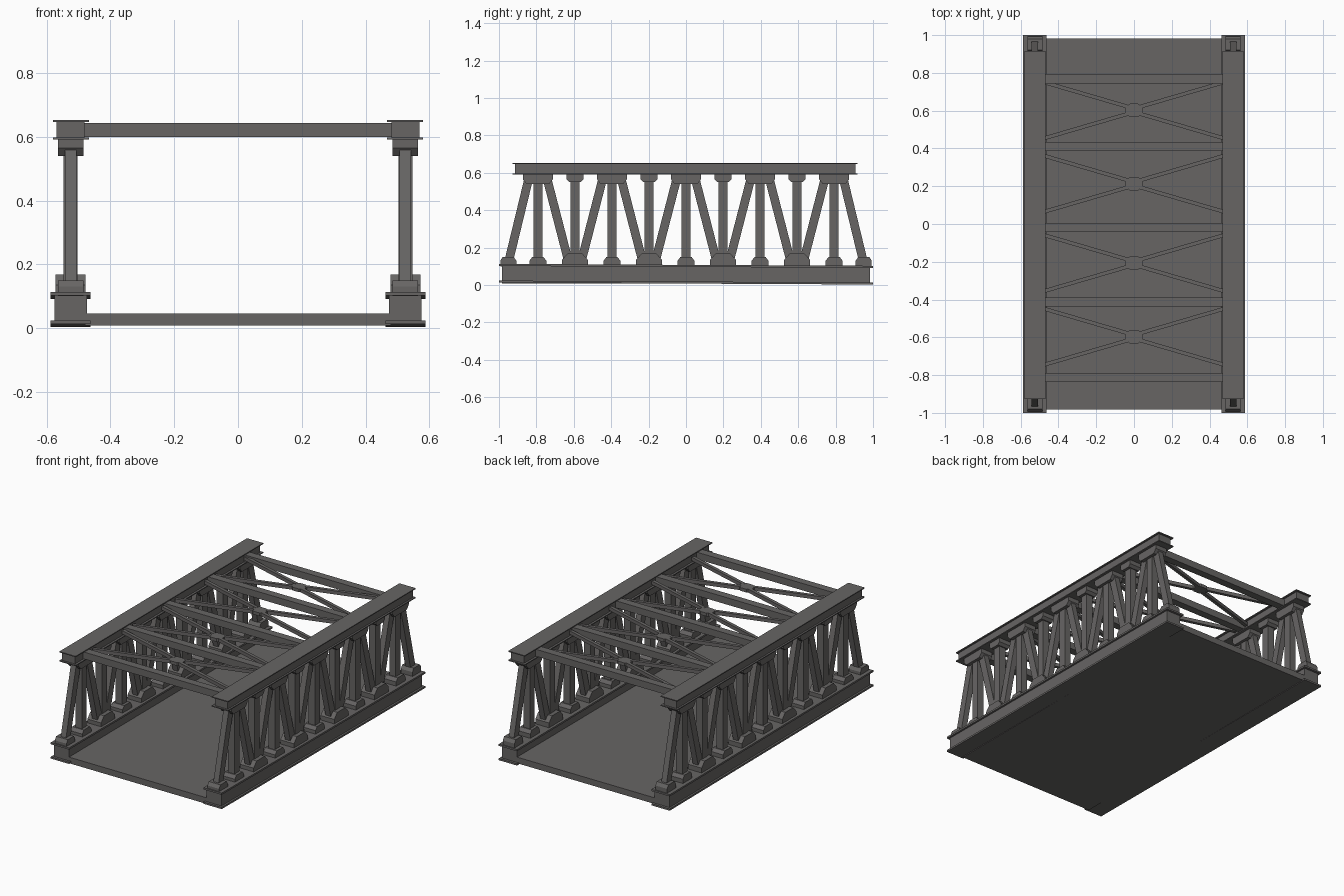
import bpy, bmesh, math
from mathutils import Vector, Matrix

if "Cube" in bpy.data.objects:
    bpy.data.objects.remove(bpy.data.objects["Cube"])

CX = 0.525      # centre line of each side truss
TILT = -0.005   # the lower chords slope very slightly along y

steel = bpy.data.materials.new("dark_steel")
steel.diffuse_color = (0.135, 0.13, 0.127, 1)
steel.use_nodes = True
steel.node_tree.nodes["Principled BSDF"].inputs["Base Color"].default_value = steel.diffuse_color


def box(bm, x, y, z, tilt=0.0):
    """Axis aligned box from (min, max) ranges."""
    vs = bmesh.ops.create_cube(bm, size=1)["verts"]
    for v in vs:
        v.co = Vector([(r[0] + r[1]) / 2 + c * (r[1] - r[0]) for r, c in zip((x, y, z), v.co)])
        v.co.z += tilt * v.co.y


def bar(bm, a, b, side, width, depth):
    """Rectangular bar from a to b; width is measured along side."""
    a, b = Vector(a), Vector(b)
    d = (b - a).normalized()
    s = Vector(side).normalized()
    n = d.cross(s).normalized()
    m = Matrix((s * width, n * depth, d * (b - a).length)).transposed().to_4x4()
    m.translation = (a + b) / 2
    bmesh.ops.create_cube(bm, size=1, matrix=m)


def prism(bm, pts, offset):
    """Extrude a planar outline along offset."""
    f = bm.faces.new([bm.verts.new(p) for p in pts])
    r = bmesh.ops.extrude_face_region(bm, geom=[f])
    for v in r["geom"]:
        if isinstance(v, bmesh.types.BMVert):
            v.co += Vector(offset)


def gusset(bm, y, hw, tip, z0, z1, z2, hx):
    """Block at z0..z1 which tapers to half width tip at z2."""
    pts = [(-hw, z0), (hw, z0), (hw, z1), (tip, z2), (-tip, z2), (-hw, z1)]
    prism(bm, [(CX - hx, y + p, z) for p, z in pts], (2 * hx, 0, 0))


def finish(bm, name, mirror=True):
    bmesh.ops.recalc_face_normals(bm, faces=bm.faces)
    me = bpy.data.meshes.new(name)
    bm.to_mesh(me)
    bm.free()
    me.materials.append(steel)
    ob = bpy.data.objects.new(name, me)
    bpy.context.collection.objects.link(ob)
    if mirror:
        mod = ob.modifiers.new("other_side", 'MIRROR')
        mod.use_mirror_merge = False


# Deck
bm = bmesh.new()
box(bm, (-0.48, 0.48), (-0.983, 0.983), (0.008, 0.046))
finish(bm, "deck", False)

# Lower chords: body with two flanges
bm = bmesh.new()
box(bm, (CX - 0.051, CX + 0.051), (-0.985, 0.985), (0.012, 0.102), TILT)
for z in (0.008, 0.097):
    box(bm, (CX - 0.063, CX + 0.063), (-1, 1), (z, z + 0.011), TILT)
finish(bm, "lower_chord")

# Upper chords
bm = bmesh.new()
box(bm, (CX - 0.044, CX + 0.044), (-0.915, 0.905), (0.594, 0.650))
for z in (0.591, 0.647):
    box(bm, (CX - 0.057, CX + 0.055), (-0.927, 0.917), (z, z + 0.006))
finish(bm, "upper_chord")

# Vertical posts
bm = bmesh.new()
for i in range(-4, 5):
    y = i * 0.198
    box(bm, (CX - 0.022, CX + 0.022), (y - 0.024, y + 0.024), (0.11, 0.595))
finish(bm, "posts")

# Diagonals, fanning down from every second post
bm = bmesh.new()
for i in (-4, -2, 0, 2, 4):
    for s in (-1, 1):
        foot = 0.16 if i * s == 4 else 0.168
        y = i * 0.198
        bar(bm, (CX, y + s * 0.045, 0.585), (CX, y + s * foot, 0.11), (1, 0, 0), 0.036, 0.046)
finish(bm, "diagonals")

# Gusset blocks at both ends of the posts
bm = bmesh.new()
for i in range(-4, 5):
    y = i * 0.198
    if i % 2 == 0:
        gusset(bm, y, 0.08, 0.06, 0.594, 0.565, 0.54, 0.04)
        gusset(bm, y, 0.045, 0.03, 0.10, 0.13, 0.15, 0.04)
    else:
        gusset(bm, y, 0.045, 0.03, 0.594, 0.565, 0.55, 0.04)
        gusset(bm, y, 0.069, 0.04, 0.10, 0.135, 0.168, 0.047)
for y in (-0.95, 0.95):
    gusset(bm, y, 0.043, 0.03, 0.10, 0.13, 0.15, 0.04)
finish(bm, "gussets")

# Overhead cross beams
beams = (-0.812, -0.412, -0.019, 0.411, 0.769)
bm = bmesh.new()
for y in beams:
    box(bm, (-0.485, 0.485), (y - 0.024, y + 0.024), (0.600, 0.643))
finish(bm, "cross_beams", False)

# Overhead X braces: four arms reaching the corners of an octagonal plate
bm = bmesh.new()
for c in (-0.597, -0.207, 0.213, 0.602):
    for sx in (-1, 1):
        for sy in (-1, 1):
            bar(bm, (sx * 0.475, c + sy * 0.148, 0.622), (sx * 0.03, c + sy * 0.018, 0.622),
                (0, 0, 1), 0.022, 0.02)
    w, h, k = 0.045, 0.035, 0.022
    pts = [(w, -h + k), (w, h - k), (k, h), (-k, h), (-w, h - k), (-w, -h + k), (-k, -h), (k, -h)]
    prism(bm, [(p, c + q, 0.612) for p, q in pts], (0, 0, 0.02))
finish(bm, "x_braces", False)
